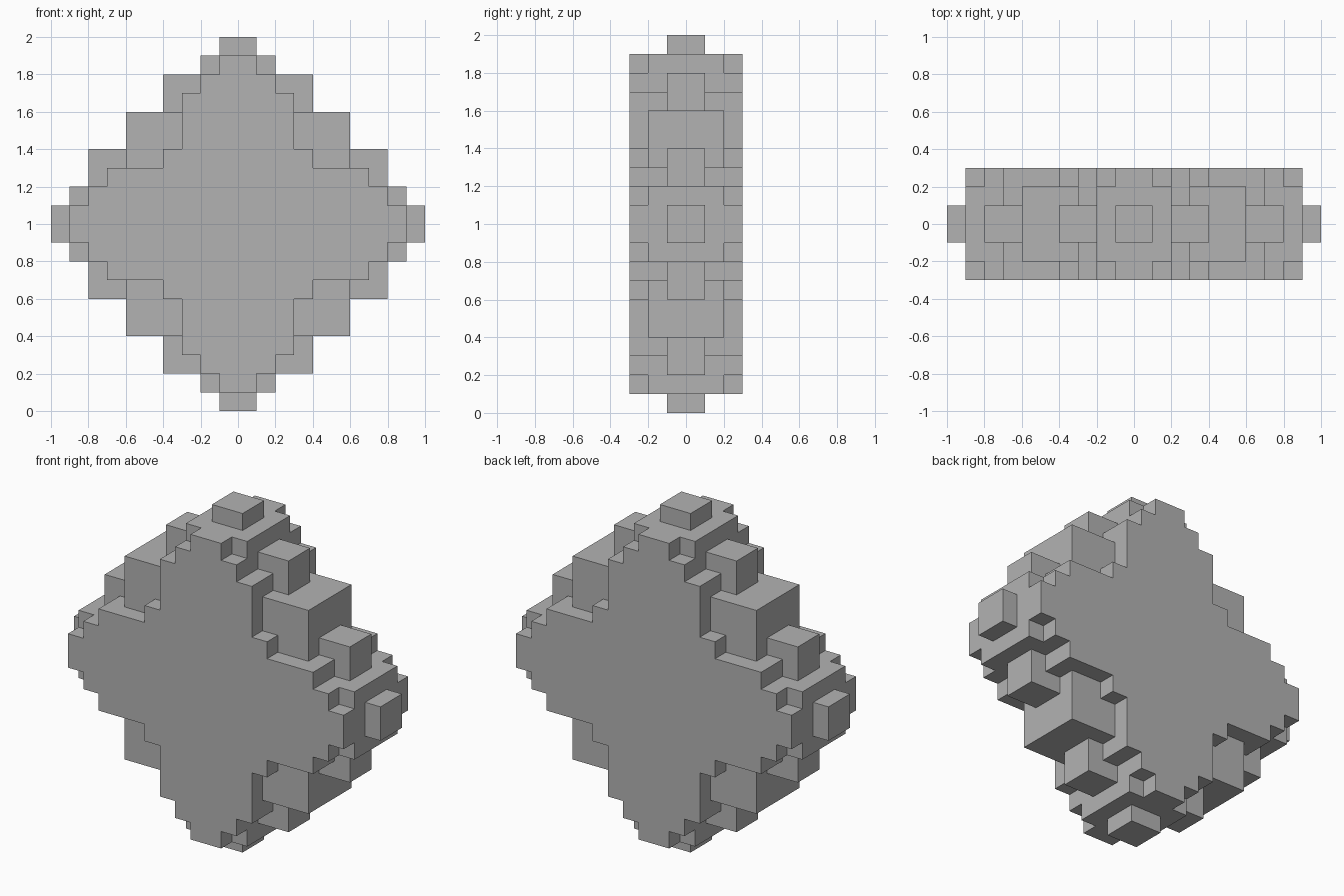
import bpy
import bmesh
from mathutils import Vector

cube = bpy.data.objects.get("Cube")
if cube:
    bpy.data.objects.remove(cube, do_unlink=True)

UNIT = 0.1

# Stone material
stone = bpy.data.materials.new("plain grey")
stone.use_nodes = True
grey = (0.45, 0.45, 0.45, 1.0)
stone.diffuse_color = grey
stone.node_tree.nodes["Principled BSDF"].inputs["Base Color"].default_value = grey

# Each layer is a union of centred rectangles (half width, half height) in
# block units, also used with the two swapped; from the core to the faces
LAYERS = [
    [(10, 1), (9, 2), (8, 4), (6, 6)],
    [(9, 2), (7, 3), (6, 6)],
    [(9, 1), (8, 2), (7, 3), (4, 4)],
]


def filled(cell):
    """Whether a block lies inside the stepped diamond."""
    x, y, z = (c if c >= 0 else -c - 1 for c in cell)
    if y >= len(LAYERS):
        return False
    return any((x < a and z < b) or (x < b and z < a) for a, b in LAYERS[y])


def add_side(bm, cell, axis, sign):
    """Add one outward side of a block."""
    u, v = (axis + 1) % 3, (axis + 2) % 3
    corners = []
    for du, dv in ((0, 0), (1, 0), (1, 1), (0, 1)):
        p = Vector(cell)
        p[u] += du
        p[v] += dv
        p[axis] += 1 if sign > 0 else 0
        corners.append(bm.verts.new(p * UNIT + Vector((0, 0, 1))))
    bm.faces.new(corners if sign > 0 else corners[::-1])


# Outer skin of the block stack
bm = bmesh.new()
span, depth = range(-10, 10), range(-3, 3)
for cell in ((x, y, z) for x in span for y in depth for z in span):
    if not filled(cell):
        continue
    for axis in range(3):
        for sign in (-1, 1):
            beside = list(cell)
            beside[axis] += sign
            if not filled(beside):
                add_side(bm, cell, axis, sign)

# Weld the sides and merge flat areas into clean faces
bmesh.ops.remove_doubles(bm, verts=bm.verts[:], dist=0.001)
bmesh.ops.dissolve_limit(bm, angle_limit=0.01, verts=bm.verts[:], edges=bm.edges[:])

mesh = bpy.data.meshes.new("stepped_diamond")
bm.to_mesh(mesh)
bm.free()
mesh.materials.append(stone)
diamond = bpy.data.objects.new("stepped_diamond", mesh)
bpy.context.collection.objects.link(diamond)
